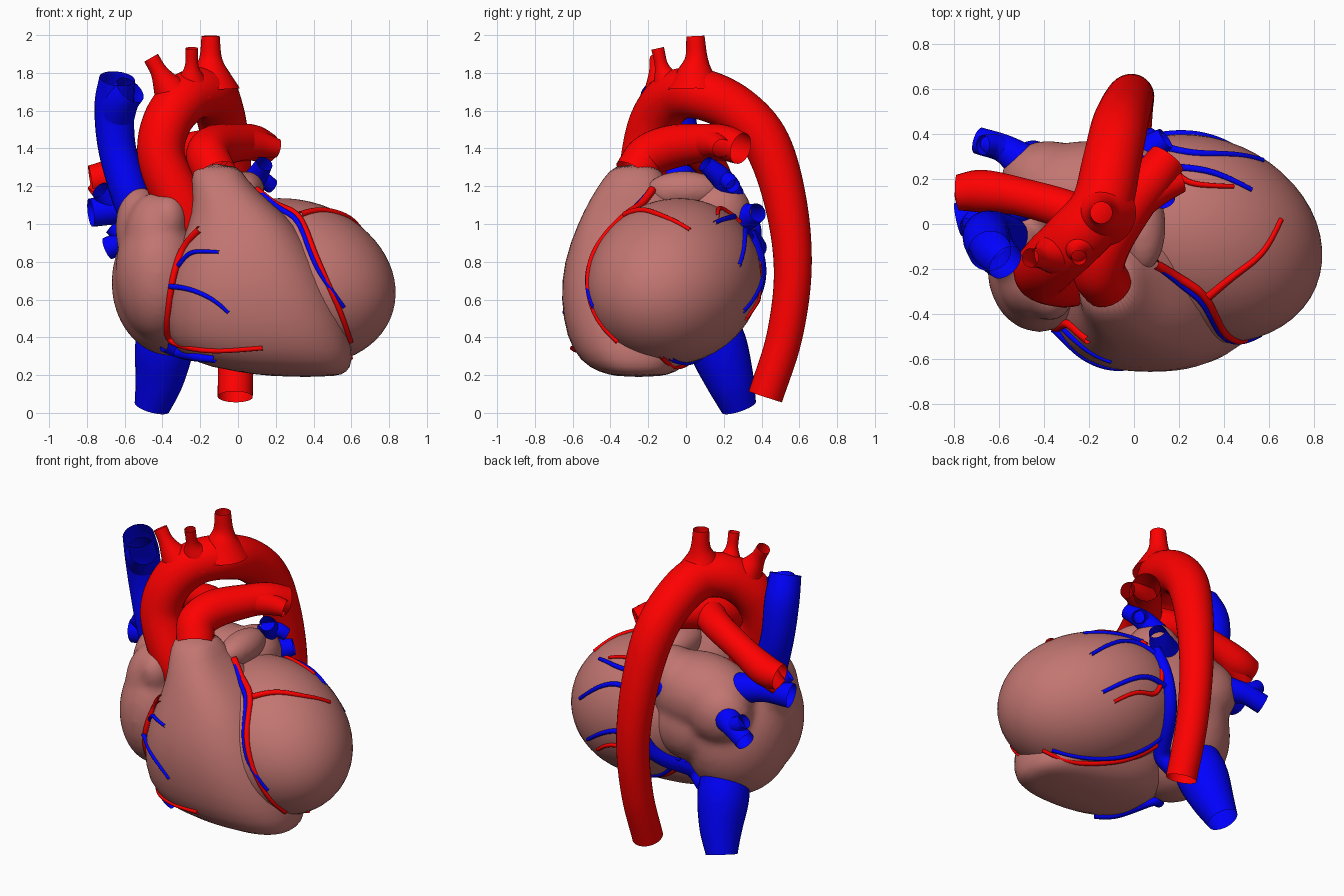
import bpy, bmesh, math
from mathutils import Vector, Matrix
from mathutils.bvhtree import BVHTree

if "Cube" in bpy.data.objects:
    bpy.data.objects.remove(bpy.data.objects["Cube"])


def material(name, rgb):
    m = bpy.data.materials.new(name)
    m.diffuse_color = (*rgb, 1)
    m.use_nodes = True
    m.node_tree.nodes["Principled BSDF"].inputs["Base Color"].default_value = m.diffuse_color
    return m


MUSCLE = material("muscle", (0.54, 0.18, 0.165))
RED = material("artery_red", (1.0, 0.0, 0.0))
BLUE = material("vein_blue", (0.0, 0.0, 1.0))


def make_object(name, bm, mat):
    bmesh.ops.recalc_face_normals(bm, faces=bm.faces)
    for f in bm.faces:
        f.smooth = True
    me = bpy.data.meshes.new(name)
    bm.to_mesh(me)
    bm.free()
    me.materials.append(mat)
    ob = bpy.data.objects.new(name, me)
    bpy.context.collection.objects.link(ob)
    return ob


def ball(bm, center, radii, axis=(1, 0, 0)):
    rot = Vector((1, 0, 0)).rotation_difference(Vector(axis)).to_matrix().to_4x4()
    mat = Matrix.Translation(center) @ rot @ Matrix.Diagonal((*radii, 1))
    bmesh.ops.create_uvsphere(bm, u_segments=48, v_segments=32, radius=1, matrix=mat)


def blend(ob, voxel=0.02, rounds=16):
    """Fuse overlapping lumps into one smooth skin."""
    r = ob.modifiers.new("fuse", 'REMESH')
    r.mode, r.voxel_size, r.use_smooth_shade = 'VOXEL', voxel, True
    s = ob.modifiers.new("soften", 'SMOOTH')
    s.factor, s.iterations = 0.5, rounds


def smooth_path(pts, steps=8):
    """Catmull-Rom through (x, y, z, radius) points."""
    p = [Vector(q) for q in pts]
    p = [p[0] * 2 - p[1]] + p + [p[-1] * 2 - p[-2]]
    out = []
    for a, b, c, d in zip(p, p[1:], p[2:], p[3:]):
        for i in range(steps):
            t = i / steps
            out.append(0.5 * (2 * b + (c - a) * t + (2 * a - 5 * b + 4 * c - d) * t * t
                              + (3 * b - a - 3 * c + d) * t ** 3))
    return out + [p[-2]]


def tube(name, pts, mat, sides=24):
    path = smooth_path(pts)
    bm = bmesh.new()
    rings, side = [], None
    for i, q in enumerate(path):
        tan = (path[min(i + 1, len(path) - 1)] - path[max(i - 1, 0)]).to_3d().normalized()
        if side is None:
            side = tan.orthogonal()
        side = (side - tan * side.dot(tan)).normalized()
        up = tan.cross(side)
        rings.append([bm.verts.new(q.to_3d() + q.w * (side * math.cos(a) + up * math.sin(a)))
                      for a in (math.tau * k / sides for k in range(sides))])
    for r, s in zip(rings, rings[1:]):
        for k in range(sides):
            j = (k + 1) % sides
            bm.faces.new((r[k], r[j], s[j], s[k]))
    return make_object(name, bm, mat)


# left ventricle
bm = bmesh.new()
ball(bm, (0.3, -0.065, 0.695), (0.56, 0.445, 0.43), (0.88, -0.38, -0.28))
left_ventricle = make_object("left_ventricle", bm, MUSCLE)

# right ventricle: stacked rounded sections (z, x min, x max, y min, y max)
sections = [(0.19, 0.2, 0.52, -0.36, -0.14), (0.215, 0.0, 0.58, -0.46, -0.05),
            (0.27, -0.28, 0.61, -0.56, 0.02), (0.4, -0.38, 0.6, -0.635, 0.1),
            (0.6, -0.39, 0.53, -0.665, 0.1), (0.8, -0.34, 0.43, -0.65, 0.05),
            (1.0, -0.26, 0.31, -0.575, 0.0), (1.13, -0.24, 0.15, -0.51, -0.05),
            (1.24, -0.25, 0.04, -0.44, -0.11), (1.32, -0.23, 0.0, -0.375, -0.15)]
bm = bmesh.new()
rings = []
for z, x0, x1, y0, y1 in sections:
    ring = []
    for k in range(32):
        c, s = math.cos(math.tau * k / 32), math.sin(math.tau * k / 32)
        ring.append(bm.verts.new(((x0 + x1) / 2 + (x1 - x0) / 2 * math.copysign(abs(c) ** 0.82, c),
                                  (y0 + y1) / 2 + (y1 - y0) / 2 * math.copysign(abs(s) ** 0.82, s), z)))
    rings.append(ring)
for r, s in zip(rings, rings[1:]):
    for k in range(32):
        bm.faces.new((r[k], r[(k + 1) % 32], s[(k + 1) % 32], s[k]))
bm.faces.new(rings[0])
bm.faces.new(rings[-1])
right_ventricle = make_object("right_ventricle", bm, MUSCLE)
right_ventricle.modifiers.new("round", 'SUBSURF').levels = 1
right_ventricle.modifiers["round"].render_levels = 1

# both atria: right body and appendage, then left body
bm = bmesh.new()
ball(bm, (-0.35, -0.05, 0.69), (0.32, 0.36, 0.39))
ball(bm, (-0.42, -0.2, 0.74), (0.23, 0.28, 0.36))
ball(bm, (-0.43, -0.26, 0.92), (0.17, 0.17, 0.25))
ball(bm, (-0.52, -0.11, 0.98), (0.13, 0.16, 0.22))
ball(bm, (-0.37, -0.32, 1.03), (0.1, 0.11, 0.13))
ball(bm, (-0.2, 0.12, 0.97), (0.36, 0.25, 0.24))
ball(bm, (-0.38, 0.2, 0.92), (0.21, 0.17, 0.2))
ball(bm, (0.0, 0.17, 1.05), (0.16, 0.18, 0.19))
ball(bm, (-0.15, 0.14, 0.78), (0.25, 0.22, 0.25))
atria = make_object("atria", bm, MUSCLE)
blend(atria)

# left atrial appendage
bm = bmesh.new()
ball(bm, (0.04, -0.01, 1.18), (0.1, 0.2, 0.1))
ball(bm, (0.06, -0.08, 1.17), (0.07, 0.1, 0.08))
appendage = make_object("left_atrial_appendage", bm, MUSCLE)
blend(appendage, 0.015, 8)

# aorta and arch branches
tube("aorta", [(-0.19, -0.24, 0.9, 0.1), (-0.3, -0.24, 1.1, 0.13), (-0.405, -0.22, 1.35, 0.125),
               (-0.375, -0.17, 1.54, 0.13), (-0.27, -0.07, 1.67, 0.135), (-0.15, 0.07, 1.69, 0.135),
               (-0.1, 0.27, 1.6, 0.13), (-0.065, 0.43, 1.42, 0.125), (-0.03, 0.53, 1.1, 0.112),
               (-0.01, 0.565, 0.75, 0.1), (-0.01, 0.52, 0.4, 0.095), (-0.015, 0.42, 0.085, 0.093)], RED, 32)
for name, pts in {
    "arch_branch_right": [(-0.33, -0.12, 1.66, 0.12), (-0.38, -0.14, 1.74, 0.075), (-0.42, -0.15, 1.81, 0.046),
                          (-0.46, -0.15, 1.88, 0.042)],
    "arch_branch_middle": [(-0.24, -0.07, 1.7, 0.12), (-0.245, -0.11, 1.78, 0.065), (-0.245, -0.13, 1.84, 0.036),
                           (-0.245, -0.15, 1.93, 0.034)],
    "arch_branch_left": [(-0.14, 0.05, 1.71, 0.15), (-0.145, 0.05, 1.8, 0.1), (-0.145, 0.055, 1.88, 0.06),
                         (-0.145, 0.05, 1.995, 0.048)],
}.items():
    tube(name, pts, RED)

# pulmonary artery and its two branches
tube("pulmonary_trunk_left", [(-0.12, -0.27, 1.26, 0.115), (-0.16, -0.2, 1.36, 0.115), (-0.12, -0.07, 1.41, 0.115),
                              (0.0, 0.1, 1.43, 0.1), (0.08, 0.2, 1.43, 0.095), (0.15, 0.29, 1.4, 0.085)], RED)
tube("pulmonary_left_stub", [(0.03, 0.12, 1.43, 0.09), (0.12, 0.16, 1.42, 0.07), (0.21, 0.19, 1.4, 0.05)], RED)
tube("pulmonary_right", [(-0.12, -0.05, 1.41, 0.1), (-0.27, 0.05, 1.39, 0.09), (-0.5, 0.12, 1.32, 0.085),
                         (-0.67, 0.145, 1.25, 0.095), (-0.78, 0.14, 1.23, 0.08)], RED)
tube("pulmonary_right_stub", [(-0.62, 0.13, 1.26, 0.09), (-0.7, 0.13, 1.2, 0.07), (-0.76, 0.12, 1.15, 0.055)], RED)

# great veins
tube("upper_great_vein", [(-0.53, -0.07, 1.0, 0.08), (-0.57, -0.06, 1.15, 0.1), (-0.64, -0.04, 1.4, 0.1),
                          (-0.655, -0.06, 1.62, 0.105), (-0.64, -0.12, 1.77, 0.095)], BLUE)
tube("upper_vein_branch", [(-0.65, -0.05, 1.56, 0.1), (-0.62, -0.12, 1.65, 0.095), (-0.57, -0.17, 1.71, 0.085)], BLUE)
tube("lower_great_vein", [(-0.37, 0.12, 0.5, 0.14), (-0.39, 0.17, 0.35, 0.155), (-0.415, 0.23, 0.18, 0.13),
                          (-0.455, 0.28, 0.03, 0.095)], BLUE)

# lung veins
for name, pts in {
    "lung_vein_left_upper": [(0.02, 0.24, 1.15, 0.07), (0.09, 0.19, 1.24, 0.06), (0.14, 0.1, 1.32, 0.045)],
    "lung_vein_left_side": [(0.06, 0.2, 1.2, 0.06), (0.13, 0.22, 1.23, 0.045), (0.18, 0.25, 1.2, 0.04)],
    "lung_vein_left_lower": [(0.0, 0.26, 1.03, 0.11), (0.07, 0.33, 1.04, 0.07), (0.14, 0.38, 1.06, 0.05)],
    "lung_vein_right_upper": [(-0.4, 0.12, 1.04, 0.1), (-0.6, 0.06, 1.08, 0.085), (-0.78, 0.02, 1.06, 0.075)],
    "lung_vein_right_upper_stub": [(-0.6, 0.06, 1.08, 0.08), (-0.68, 0.02, 1.13, 0.065), (-0.73, -0.02, 1.18, 0.05)],
    "lung_vein_right_lower": [(-0.45, 0.24, 0.94, 0.1), (-0.57, 0.33, 0.92, 0.065), (-0.69, 0.37, 0.87, 0.06)],
    "lung_vein_right_lower_stub": [(-0.56, 0.32, 0.92, 0.06), (-0.62, 0.35, 0.95, 0.05), (-0.67, 0.35, 0.99, 0.045)],
}.items():
    tube(name, pts, BLUE)

# heart surface vessels: traced in one view (F front, T top, B back, U underside), dropped on the muscle
bpy.context.view_layer.update()
deps = bpy.context.evaluated_depsgraph_get()
skins = [BVHTree.FromObject(o, deps) for o in (left_ventricle, right_ventricle, atria, appendage)]
CAST = {'F': (lambda a, b: (a, -2, b), (0, 1, 0)), 'B': (lambda a, b: (a, 2, b), (0, -1, 0)),
        'T': (lambda a, b: (a, b, 3), (0, 0, -1)), 'U': (lambda a, b: (a, b, -1), (0, 0, 1))}


def surface_vessel(name, mat, radius, *runs):
    pts = []
    for view, trace in runs:
        start, direction = CAST[view]
        dense = smooth_path([(a, b, 0, 0) for a, b in trace], 3)
        for q in dense:
            hits = [h for h in (t.ray_cast(Vector(start(q.x, q.y)), Vector(direction)) for t in skins) if h[0]]
            if hits:
                loc, normal = min(hits, key=lambda h: h[3])[:2]
                pts.append(loc + normal * radius * 0.3)
    # even out steps between chambers
    for _ in range(2):
        pts = [pts[0]] + [(a + b * 2 + c) / 4 for a, b, c in zip(pts, pts[1:], pts[2:])] + [pts[-1]]
    n = len(pts)
    tube(name, [(*p, radius * (1.15 - 0.5 * i / n)) for i, p in enumerate(pts)], mat, 10)


surface_vessel("right_coronary_artery", RED, 0.018, ('F', [(-0.2, 0.97), (-0.3, 0.86), (-0.35, 0.7), (-0.375, 0.5),
               (-0.37, 0.39), (-0.25, 0.345), (-0.1, 0.33), (0.13, 0.345)]))
surface_vessel("front_descending_artery", RED, 0.019, ('T', [(0.09, -0.18), (0.2, -0.24), (0.34, -0.32)]),
               ('F', [(0.36, 0.95), (0.44, 0.76), (0.54, 0.54), (0.595, 0.38)]))
surface_vessel("diagonal_artery", RED, 0.016, ('T', [(0.33, -0.32), (0.45, -0.22), (0.57, -0.13), (0.65, 0.02)]))
surface_vessel("side_artery", RED, 0.014, ('T', [(0.14, 0.28), (0.22, 0.19), (0.32, 0.17), (0.44, 0.165)]))
surface_vessel("front_descending_vein", BLUE, 0.015, ('T', [(0.12, -0.2), (0.22, -0.275), (0.32, -0.35)]),
               ('F', [(0.345, 0.95), (0.41, 0.78), (0.48, 0.67), (0.56, 0.56)]))
surface_vessel("front_vein_upper", BLUE, 0.013, ('F', [(-0.31, 0.78), (-0.26, 0.84), (-0.2, 0.855), (-0.1, 0.85)]))
surface_vessel("front_vein_middle", BLUE, 0.013, ('F', [(-0.36, 0.67), (-0.25, 0.655), (-0.13, 0.6), (-0.05, 0.53)]))
surface_vessel("small_heart_vein", BLUE, 0.028, ('F', [(-0.39, 0.36), (-0.3, 0.32), (-0.2, 0.3), (-0.12, 0.29)]))
surface_vessel("heart_vein_trunk", BLUE, 0.05, ('B', [(-0.22, 0.38), (-0.12, 0.45), (0.0, 0.58), (0.07, 0.75),
               (0.11, 0.95)]))
surface_vessel("back_upper_vein", BLUE, 0.016, ('B', [(0.13, 0.93), (0.25, 0.97), (0.4, 0.92), (0.57, 0.78)]))
surface_vessel("left_margin_vein", BLUE, 0.015, ('T', [(0.15, 0.25), (0.3, 0.24), (0.42, 0.2), (0.52, 0.15)]))
surface_vessel("back_middle_vein", BLUE, 0.016, ('B', [(0.09, 0.7), (0.22, 0.71), (0.35, 0.65), (0.5, 0.54)]))
surface_vessel("back_middle_artery", RED, 0.015, ('B', [(0.1, 0.82), (0.14, 0.62), (0.28, 0.6), (0.42, 0.5)]))
surface_vessel("underside_vein", BLUE, 0.017, ('U', [(-0.1, 0.22), (0.1, 0.12), (0.33, 0.03), (0.57, -0.08)]))
surface_vessel("underside_artery", RED, 0.017, ('U', [(-0.12, 0.17), (0.1, 0.08), (0.32, -0.01), (0.6, -0.13)]))
